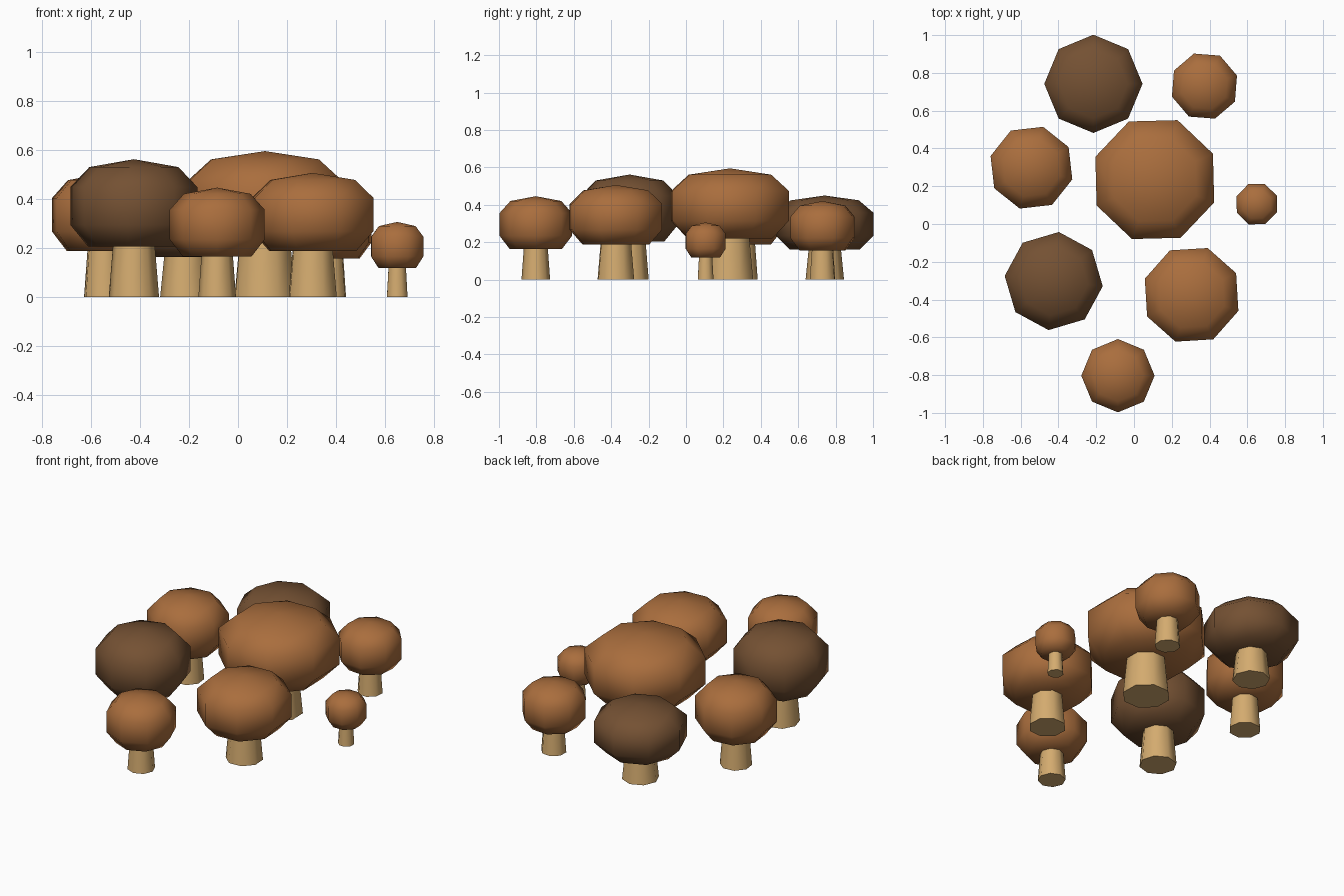
import bpy, bmesh, math

if "Cube" in bpy.data.objects:
    bpy.data.objects.remove(bpy.data.objects["Cube"])


def material(name, rgb):
    m = bpy.data.materials.new(name)
    m.diffuse_color = (*rgb, 1)
    m.use_nodes = True
    m.node_tree.nodes["Principled BSDF"].inputs["Base Color"].default_value = m.diffuse_color
    return m


BROWN = material("brown cap", (0.40, 0.155, 0.047))
DARK = material("dark brown cap", (0.175, 0.082, 0.033))
TAN = material("tan stem", (0.66, 0.41, 0.16))


def lathe(name, profile, center, turn, mat, sides=8):
    """Spin (radius, height) points into a closed eight-sided form."""
    bm = bmesh.new()
    rings = []
    for r, z in profile:
        if r == 0:
            rings.append([bm.verts.new((0, 0, z))] * sides)
        else:
            rings.append([bm.verts.new((r * math.cos(turn + math.tau * i / sides),
                                        r * math.sin(turn + math.tau * i / sides), z))
                          for i in range(sides)])
    for a, b in zip(rings, rings[1:]):
        for i in range(sides):
            j = (i + 1) % sides
            bm.faces.new(list(dict.fromkeys((a[i], a[j], b[j], b[i]))))
    if profile[0][0] > 0:
        bm.faces.new(rings[0][::-1])
    if profile[-1][0] > 0:
        bm.faces.new(rings[-1])
    bmesh.ops.recalc_face_normals(bm, faces=bm.faces)
    mesh = bpy.data.meshes.new(name)
    bm.to_mesh(mesh)
    bm.free()
    mesh.materials.append(mat)
    ob = bpy.data.objects.new(name, mesh)
    ob.location = (*center, 0)
    bpy.context.collection.objects.link(ob)
    bpy.ops.object.select_all(action='DESELECT')
    ob.select_set(True)
    bpy.context.view_layer.objects.active = ob
    bpy.ops.object.shade_smooth_by_angle(angle=math.radians(60))


# Cap profile: fraction of radius, fraction of cap height
CAP = [(0, 0), (0.72, 0), (1, 0.25), (1, 0.68), (0.7, 0.91), (0, 1)]

# name, x, y, cap radius, cap bottom, cap top, rotation, colour
MUSHROOMS = [
    ("large", 0.11, 0.235, 0.337, 0.22, 0.595, 24, BROWN),
    ("back_dark", -0.215, 0.742, 0.26, 0.162, 0.45, 0, DARK),
    ("back_right", 0.373, 0.73, 0.181, 0.157, 0.42, 18, BROWN),
    ("left", -0.543, 0.298, 0.225, 0.187, 0.505, 29, BROWN),
    ("tiny", 0.65, 0.105, 0.115, 0.118, 0.306, 23, BROWN),
    ("front_dark", -0.425, -0.302, 0.261, 0.205, 0.562, 39, DARK),
    ("front_right", 0.305, -0.375, 0.262, 0.188, 0.506, 26, BROWN),
    ("front", -0.085, -0.803, 0.194, 0.164, 0.446, 0, BROWN),
]

for name, x, y, r, z0, z1, rot, mat in MUSHROOMS:
    turn, h = math.radians(rot), z1 - z0
    lathe(name + "_cap", [(a * r, z0 + b * h) for a, b in CAP], (x, y), turn, mat)
    # tapered stem, reaching slightly into the cap
    lathe(name + "_stem", [(0.395 * r, 0), (0.325 * r, z0 + 0.02)], (x, y), turn, TAN)
